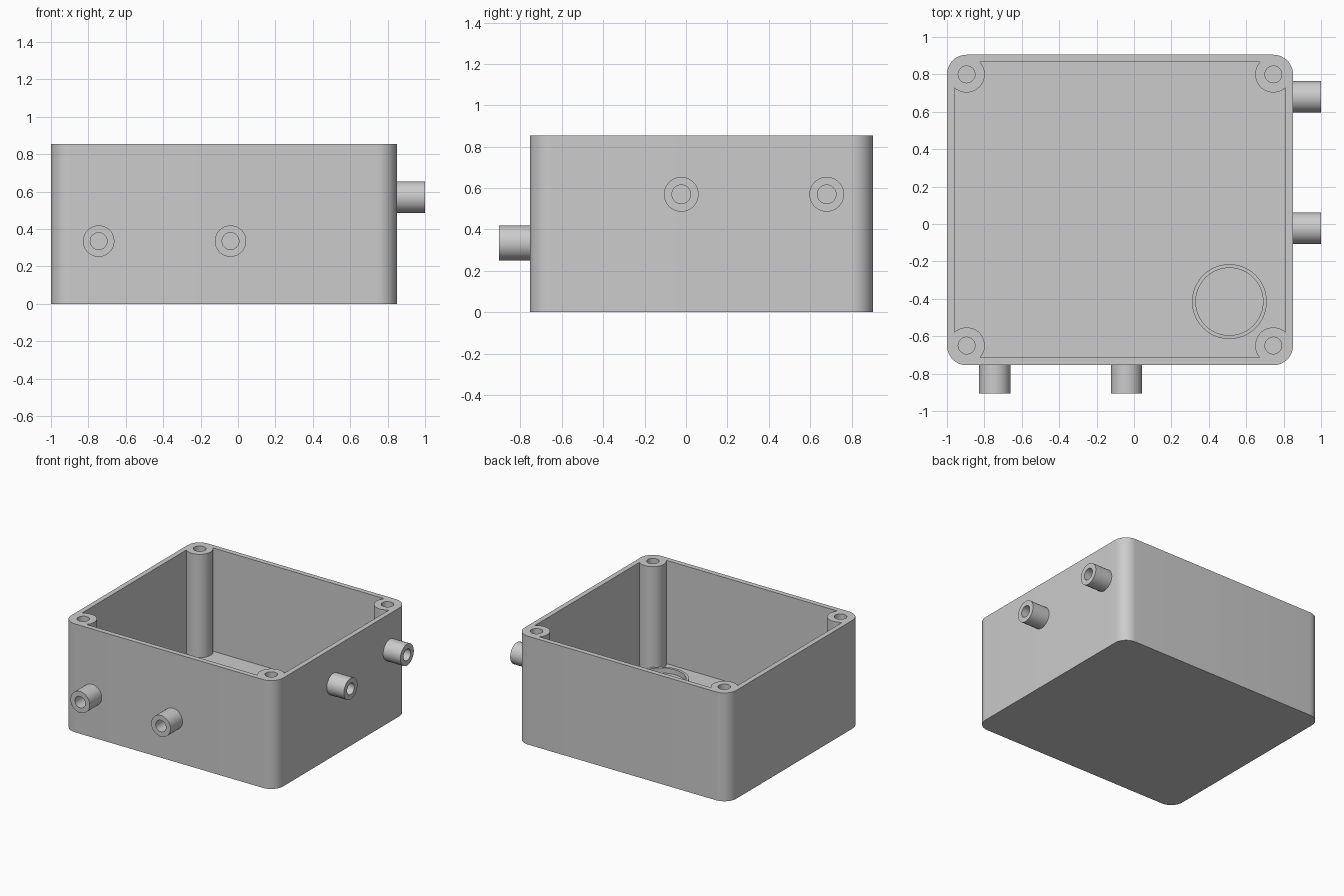
import bpy, bmesh
from math import cos, sin, radians, pi
from mathutils import Matrix, Vector

cube = bpy.data.objects.get("Cube")
if cube:
    bpy.data.objects.remove(cube)

grey = bpy.data.materials.new("plain grey")
grey.use_nodes = True
colour = (0.6, 0.6, 0.6, 1)
grey.diffuse_color = colour
grey.node_tree.nodes["Principled BSDF"].inputs["Base Color"].default_value = colour

# Main sizes
CX, CY = -0.075, 0.075          # middle of the box
HALF_X, HALF_Y = 0.925, 0.83
HEIGHT, WALL, FLOOR = 0.855, 0.04, 0.04
CORNER, BOSS, HOLE = 0.105, 0.097, 0.045
BOSS_IN = 0.105                 # screw post centre from the outer faces
CORNERS = [(1, 1), (-1, 1), (-1, -1), (1, -1)]


def make_object(name, bm):
    bmesh.ops.recalc_face_normals(bm, faces=bm.faces)
    mesh = bpy.data.meshes.new(name)
    bm.to_mesh(mesh)
    bm.free()
    mesh.materials.append(grey)
    ob = bpy.data.objects.new(name, mesh)
    bpy.context.collection.objects.link(ob)
    return ob


def smooth(ob):
    bpy.ops.object.select_all(action='DESELECT')
    ob.select_set(True)
    bpy.context.view_layer.objects.active = ob
    bpy.ops.object.shade_smooth_by_angle(angle=radians(30))


def prism(bm, outline, z0, z1):
    face = bm.faces.new([bm.verts.new((x, y, z0)) for x, y in outline])
    top = bmesh.ops.extrude_face_region(bm, geom=[face], use_keep_orig=True)["geom"]
    verts = [v for v in top if isinstance(v, bmesh.types.BMVert)]
    bmesh.ops.translate(bm, verts=verts, vec=(0, 0, z1 - z0))


def corner_outline(inset, radius, start, end, steps):
    """Arcs about four mirrored corner centres, joined into one loop."""
    points = []
    for sx, sy in CORNERS:
        arc = []
        for i in range(steps + 1):
            a = radians(start + (end - start) * i / steps)
            arc.append((CX + sx * (HALF_X - inset + radius * cos(a)),
                        CY + sy * (HALF_Y - inset + radius * sin(a))))
        points += arc if sx * sy > 0 else arc[::-1]
    return points


def circle(x, y, radius, steps=32):
    return [(x + radius * cos(2 * pi * i / steps), y + radius * sin(2 * pi * i / steps))
            for i in range(steps)]


def tube(name, base, axis, outer, inner, length):
    """Hollow cylinder spun from a rectangular section."""
    bm = bmesh.new()
    section = [(inner, 0), (outer, 0), (outer, length), (inner, length)]
    verts = [bm.verts.new((r, 0, z)) for r, z in section]
    edges = [bm.edges.new((verts[i], verts[(i + 1) % 4])) for i in range(4)]
    bmesh.ops.spin(bm, geom=verts + edges, cent=(0, 0, 0), axis=(0, 0, 1),
                   angle=2 * pi, steps=48, use_merge=True)
    bmesh.ops.remove_doubles(bm, verts=bm.verts, dist=0.0001)
    turn = Vector((0, 0, 1)).rotation_difference(Vector(axis)).to_matrix().to_4x4()
    bm.transform(Matrix.Translation(base) @ turn)
    smooth(make_object(name, bm))


# Rounded box body
bm = bmesh.new()
prism(bm, corner_outline(CORNER, CORNER, 0, 90, 12), 0, HEIGHT)
body = make_object("box_body", bm)

# Cavity that leaves the corner screw posts standing, plus the screw holes
bm = bmesh.new()
prism(bm, corner_outline(BOSS_IN, BOSS, -47.9, -222.1, 24), FLOOR, HEIGHT + 0.1)
for sx, sy in CORNERS:
    x, y = CX + sx * (HALF_X - BOSS_IN), CY + sy * (HALF_Y - BOSS_IN)
    prism(bm, circle(x, y, HOLE), HEIGHT - 0.4, HEIGHT + 0.1)
cutter = make_object("cavity_cutter", bm)
cutter.hide_render = True

cut = body.modifiers.new("cavity", 'BOOLEAN')
cut.operation = 'DIFFERENCE'
cut.solver = 'EXACT'
cut.object = cutter
bpy.context.view_layer.objects.active = body
bpy.ops.object.modifier_apply(modifier=cut.name)
bpy.data.objects.remove(cutter)
smooth(body)

# Raised ring on the floor
tube("floor_ring", (0.51, -0.415, FLOOR), (0, 0, 1), 0.2, 0.18, 0.04)

# Pipe stubs on the front and left sides
for i, x in enumerate((-0.745, -0.04)):
    tube(f"front_pipe_{i + 1}", (x, CY - HALF_Y, 0.335), (0, -1, 0), 0.084, HOLE, 0.15)
for i, y in enumerate((-0.023, 0.68)):
    tube(f"left_pipe_{i + 1}", (CX + HALF_X, y, 0.57), (1, 0, 0), 0.084, HOLE, 0.15)
